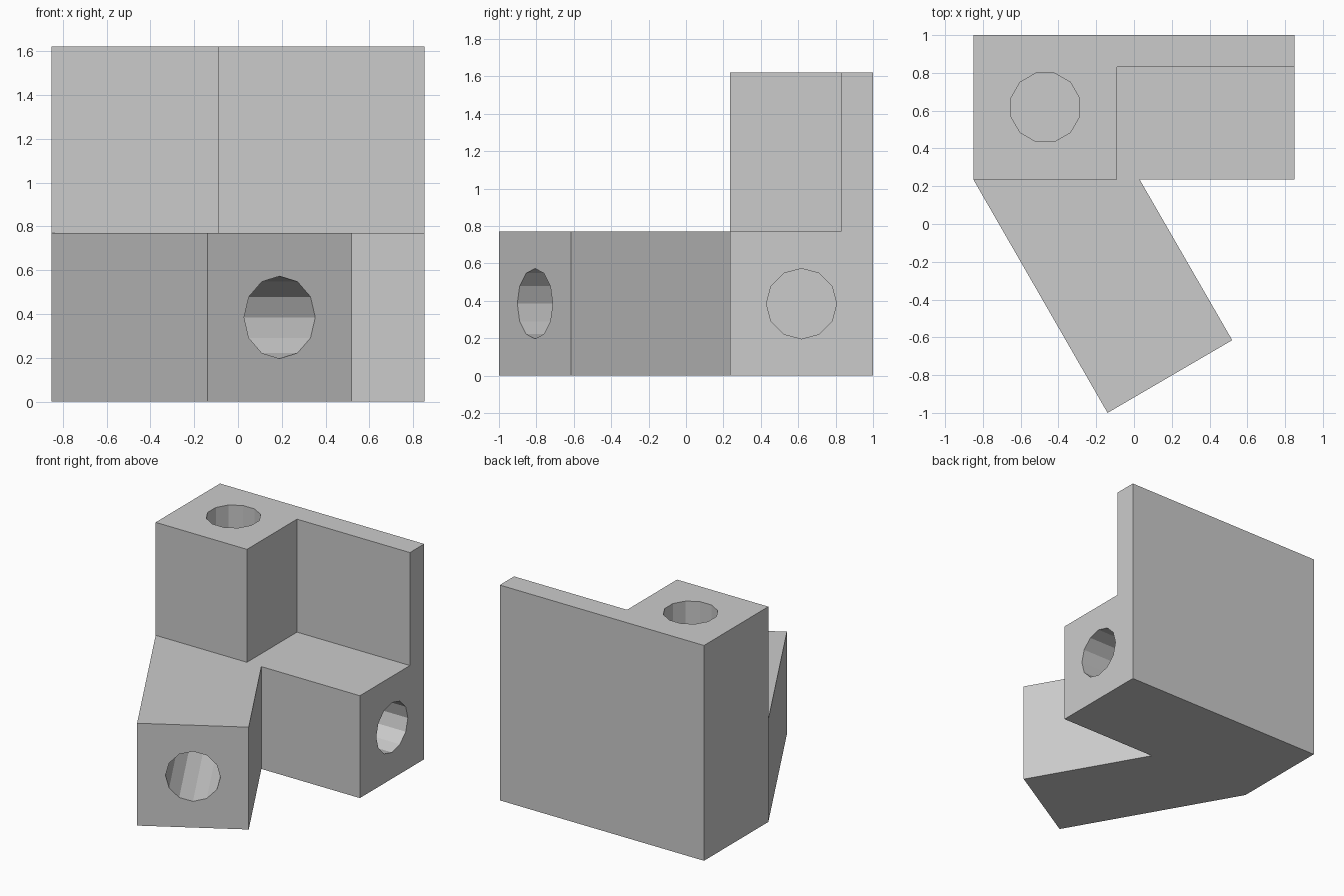
import bpy, bmesh, math
from mathutils import Vector, Matrix

cube = bpy.data.objects.get("Cube")
if cube:
    bpy.data.objects.remove(cube, do_unlink=True)

BASE_H, TOP_H = 0.77, 1.62
FRONT, BACK, SIDE = 0.235, 1.0, 0.85
HOLE_R, HOLE_DEPTH = 0.188, 0.8


def add_object(name, bm):
    bmesh.ops.recalc_face_normals(bm, faces=bm.faces[:])
    mesh = bpy.data.meshes.new(name)
    bm.to_mesh(mesh)
    bm.free()
    obj = bpy.data.objects.new(name, mesh)
    bpy.context.collection.objects.link(obj)
    return obj


def prism(name, outline, z0, z1):
    """Extrude a plan outline from z0 up to z1."""
    bm = bmesh.new()
    face = bm.faces.new([bm.verts.new((x, y, z0)) for x, y in outline])
    new = bmesh.ops.extrude_face_region(bm, geom=[face])["geom"]
    verts = [v for v in new if isinstance(v, bmesh.types.BMVert)]
    bmesh.ops.translate(bm, verts=verts, vec=(0, 0, z1 - z0))
    return add_object(name, bm)


def socket(name, mouth, outward, twist=0.0):
    """Twelve-sided blind hole cutter sunk into a face at its mouth."""
    bm = bmesh.new()
    axis = Vector(outward).normalized()
    extra = 0.1
    centre = Vector(mouth) + axis * (extra - HOLE_DEPTH) / 2
    turn = axis.to_track_quat("Z", "Y").to_matrix().to_4x4()
    matrix = Matrix.Translation(centre) @ turn @ Matrix.Rotation(twist, 4, "Z")
    bmesh.ops.create_cone(bm, cap_ends=True, segments=12, radius1=HOLE_R,
                          radius2=HOLE_R, depth=HOLE_DEPTH + extra, matrix=matrix)
    return add_object(name, bm)


# Full-height body: straight back arm plus the angled front arm
body = prism("corner_connector", [
    (-SIDE, FRONT), (-0.14, -BACK), (0.52, -0.615), (0.03, FRONT),
    (SIDE, FRONT), (SIDE, BACK), (-SIDE, BACK)], 0, TOP_H)

# Space above both arms, leaving the upright post and thin back wall
step = prism("step_cutter", [
    (-1.2, FRONT), (-0.09, FRONT), (-0.09, 0.83),
    (1.2, 0.83), (1.2, -1.2), (-1.2, -1.2)], BASE_H, TOP_H + 0.2)

# Sockets in the ends of the three arms
mid_y, mid_z = (FRONT + BACK) / 2, BASE_H / 2
tilt = math.radians(30)
cutters = [
    step,
    socket("post_socket_cutter", (-0.47, mid_y, TOP_H), (0, 0, 1), math.radians(15)),
    socket("side_socket_cutter", (SIDE, mid_y, mid_z), (1, 0, 0)),
    socket("angled_socket_cutter", (0.19, -0.807, mid_z),
           (math.sin(tilt), -math.cos(tilt), 0)),
]
for cutter in cutters:
    cutter.hide_render = True
    mod = body.modifiers.new(cutter.name, "BOOLEAN")
    mod.operation = "DIFFERENCE"
    mod.solver = "EXACT"
    mod.object = cutter

# Bake the cuts and drop the cutters
bpy.context.view_layer.update()
graph = bpy.context.evaluated_depsgraph_get()
result = bpy.data.meshes.new_from_object(body.evaluated_get(graph))
body.modifiers.clear()
body.data = result
for cutter in cutters:
    bpy.data.objects.remove(cutter, do_unlink=True)

# Plain grey finish
grey = bpy.data.materials.new("light_grey")
grey.use_nodes = True
colour = (0.6, 0.6, 0.6, 1)
grey.diffuse_color = colour
grey.node_tree.nodes["Principled BSDF"].inputs["Base Color"].default_value = colour
result.materials.clear()
result.materials.append(grey)
for poly in result.polygons:
    poly.material_index = 0
    poly.use_smooth = False
